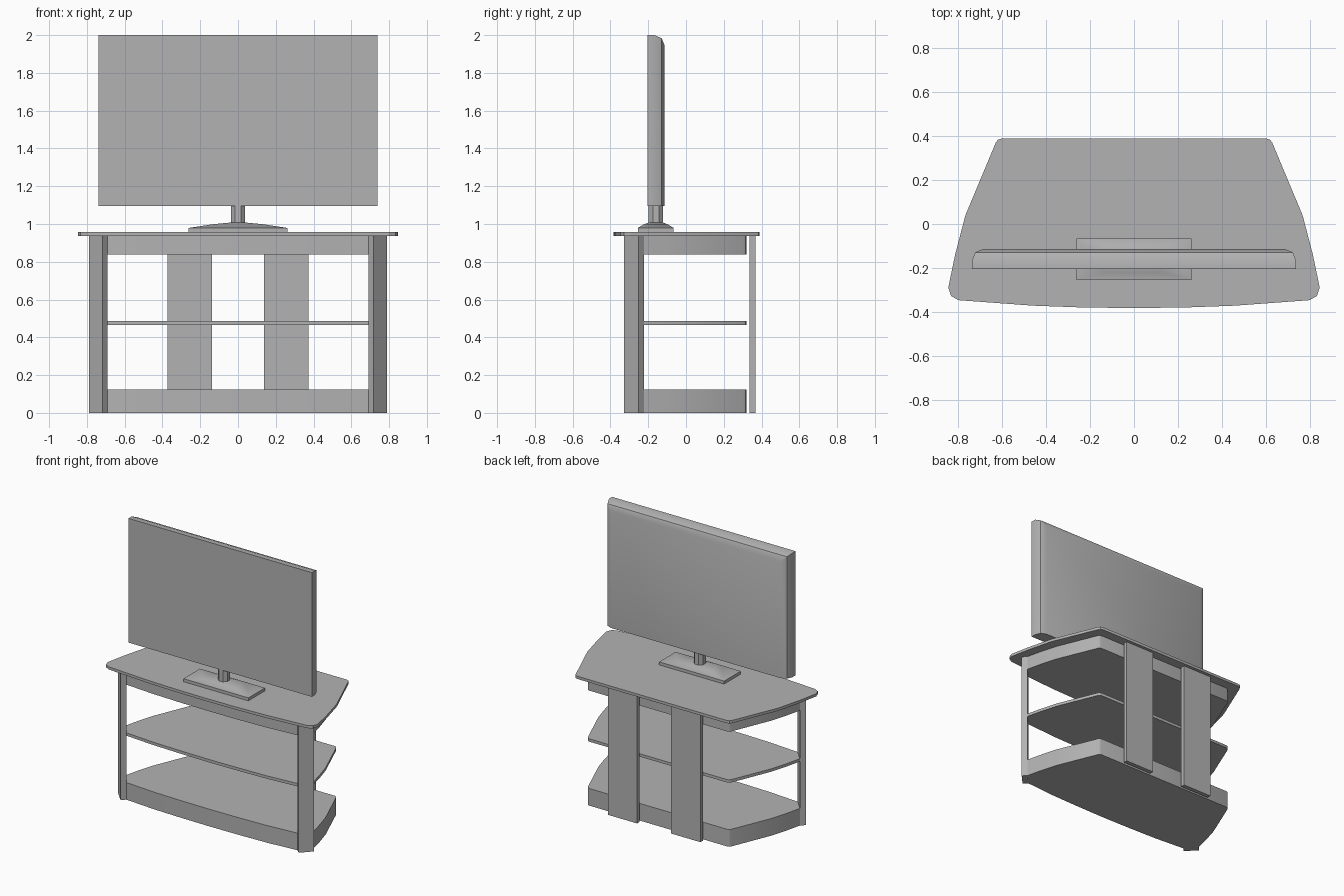
import bpy, bmesh, math

if "Cube" in bpy.data.objects:
    bpy.data.objects.remove(bpy.data.objects["Cube"], do_unlink=True)

grey = bpy.data.materials.new("plain grey")
grey.use_nodes = True
GREY = (0.45, 0.45, 0.45, 1)
grey.diffuse_color = GREY
grey.node_tree.nodes["Principled BSDF"].inputs["Base Color"].default_value = GREY


def finish(name, bm, smooth=None):
    bmesh.ops.recalc_face_normals(bm, faces=bm.faces)
    mesh = bpy.data.meshes.new(name)
    bm.to_mesh(mesh)
    bm.free()
    mesh.materials.append(grey)
    obj = bpy.data.objects.new(name, mesh)
    bpy.context.collection.objects.link(obj)
    if smooth:
        bpy.ops.object.select_all(action='DESELECT')
        obj.select_set(True)
        bpy.context.view_layer.objects.active = obj
        bpy.ops.object.shade_smooth_by_angle(angle=math.radians(smooth))
    return obj


def slab(name, outline, z0, z1, smooth=None):
    """Extrude a plan outline from z0 up to z1."""
    bm = bmesh.new()
    base = bm.faces.new([bm.verts.new((x, y, z0)) for x, y in outline])
    top = bmesh.ops.extrude_face_region(bm, geom=[base])["geom"]
    for v in top:
        if isinstance(v, bmesh.types.BMVert):
            v.co.z = z1
    return finish(name, bm, smooth)


def mirrored(half):
    """Complete a +x half outline that runs from the front centre to the back."""
    return half + [(-x, y) for x, y in reversed(half) if x > 0]


def rect(x0, x1, y0, y1):
    return [(x0, y0), (x1, y0), (x1, y1), (x0, y1)]


# Table top and shelves
top_half = [(0, -0.383), (0.24, -0.380), (0.46, -0.372), (0.80, -0.347), (0.833, -0.328),
            (0.846, -0.29), (0.815, -0.14), (0.768, 0.04), (0.63, 0.37), (0.62, 0.384),
            (0.60, 0.39)]
shelf_half = [(0, -0.328), (0.24, -0.325), (0.46, -0.318), (0.69, -0.30), (0.762, -0.223),
              (0.735, -0.11), (0.70, 0.01), (0.578, 0.305), (0.57, 0.315), (0.556, 0.32)]
slab("table_top", mirrored(top_half), 0.937, 0.957, 25)
for name, z0, z1 in (("bottom_shelf", 0, 0.125), ("middle_shelf", 0.466, 0.487),
                     ("top_apron", 0.838, 0.937)):
    slab(name, mirrored(shelf_half), z0, z1, 25)

# Diagonal front legs and rear support boards
leg = [(0.69, -0.300), (0.717, -0.328), (0.79, -0.251), (0.763, -0.223)]
for side, s in (("left", 1), ("right", -1)):
    slab(f"{side}_front_leg", [(s * x, y) for x, y in leg], 0, 0.937)
    slab(f"{side}_rear_board", [(s * x, y) for x, y in rect(0.138, 0.373, 0.337, 0.367)], 0, 0.937)

# Screen with rounded top and sides at the back
bm = bmesh.new()
bmesh.ops.create_cube(bm, size=1)
for v in bm.verts:
    v.co = (v.co.x * 1.478, -0.159 + v.co.y * 0.092, 1.5475 + v.co.z * 0.905)
rounded = [e for e in bm.edges
           if all(v.co.y > -0.15 for v in e.verts) and any(v.co.z > 1.5 for v in e.verts)]
bmesh.ops.bevel(bm, geom=rounded, offset=0.055, segments=2, profile=0.5, affect='EDGES')
finish("screen", bm, 30)

# Stand base: thin plate rising gently to the neck
bm = bmesh.new()
CY = -0.16
rings = [[bm.verts.new((x, CY + y, z)) for x, y in rect(-a, a, -b, b)]
         for a, b, z in ((0.262, 0.095, 0.957), (0.262, 0.095, 0.979),
                         (0.13, 0.062, 0.999), (0.037, 0.036, 1.008))]
for lo, hi in zip(rings, rings[1:]):
    for i in range(4):
        j = (i + 1) % 4
        bm.faces.new((lo[i], lo[j], hi[j], hi[i]))
bm.faces.new(rings[0])
bm.faces.new(rings[-1])
finish("stand_base", bm, 35)

# Octagonal neck
r = 0.038 / math.cos(math.pi / 8)
slab("stand_neck", [(r * math.cos(math.pi * (i + 0.5) / 4), CY + r * math.sin(math.pi * (i + 0.5) / 4))
                    for i in range(8)], 1.0, 1.1)
